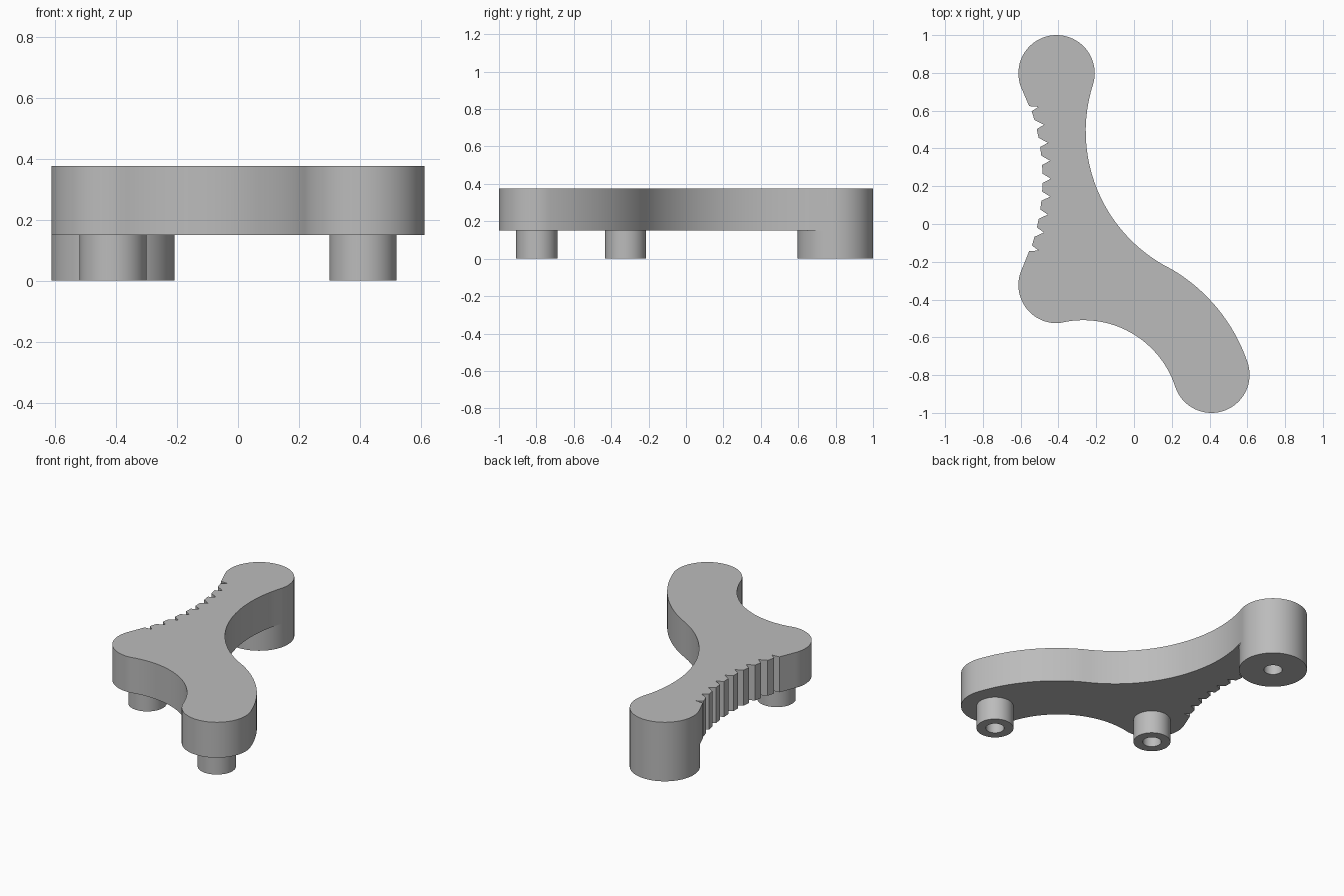
import bpy, bmesh
from math import radians, sin, cos, atan2, tau, hypot
from mathutils import Vector

old = bpy.data.objects.get("Cube")
if old:
    bpy.data.objects.remove(old, do_unlink=True)

grey = bpy.data.materials.new("plain grey")
grey.use_nodes = True
grey.diffuse_color = (0.5, 0.5, 0.5, 1)
grey.node_tree.nodes["Principled BSDF"].inputs["Base Color"].default_value = grey.diffuse_color

R, HOLE, PEG = 0.202, 0.055, 0.11     # lobe, bore and peg radii
Z_PLATE, Z_TOP = 0.15, 0.375
STEP = 5
BACK, CORNER, FRONT = (-0.41, 0.798), (-0.41, -0.323), (0.41, -0.798)


def circle(c, r, a0=0, a1=360 - STEP):
    """Points on a circle from angle a0 to a1, in fixed steps."""
    return [(c[0] + r * cos(radians(a)), c[1] + r * sin(radians(a)))
            for a in range(a0, a1 + 1, STEP)]


def arc(p, q, s, n=24):
    """Inner points of the arc from p through q to s."""
    (ax, ay), (bx, by), (cx, cy) = p, q, s
    d = 2 * (ax * (by - cy) + bx * (cy - ay) + cx * (ay - by))
    a, b, c = ax * ax + ay * ay, bx * bx + by * by, cx * cx + cy * cy
    ux = (a * (by - cy) + b * (cy - ay) + c * (ay - by)) / d
    uy = (a * (cx - bx) + b * (ax - cx) + c * (bx - ax)) / d
    r = hypot(ax - ux, ay - uy)
    t0, tq, t1 = (atan2(y - uy, x - ux) for x, y in (p, q, s))
    sweep = (t1 - t0) % tau
    if (tq - t0) % tau > sweep:
        sweep -= tau
    return [(ux + r * cos(t0 + sweep * i / n), uy + r * sin(t0 + sweep * i / n))
            for i in range(1, n)]


def teeth():
    """Ratchet-like notches along a shallow bow, from back to front."""
    mid, pitch = 0.24, 0.095
    bow = lambda y: 0.45 * (y - mid) ** 2
    pts = [(-0.555, mid + 4 * pitch + 0.004)]
    for i in range(4, -5, -1):
        y = mid + i * pitch
        pts.append((-0.44 - bow(y), y))
        if i > -4:
            for dy in (0.025, -0.021):
                t = y - pitch / 2 + dy
                pts.append((-0.484 - bow(t), t))
    return pts + [(-0.555, mid - 4 * pitch - 0.004)]


def ring(bm, pts, z):
    return [bm.verts.new((x, y, z)) for x, y in pts]


def wall(bm, low, high, closed=True):
    n = len(low)
    for i in range(n if closed else n - 1):
        j = (i + 1) % n
        bm.faces.new((low[i], low[j], high[j], high[i]))


def tube(bm, c, r, bore, cap):
    """Round foot with a blind bore from z = 0 to the plate underside."""
    outer, inner = circle(c, r), circle(c, bore)
    o0, i0 = ring(bm, outer, 0), ring(bm, inner, 0)
    i1 = ring(bm, inner, Z_PLATE)
    wall(bm, o0, ring(bm, outer, Z_PLATE))
    wall(bm, i0, o0)
    wall(bm, i1, i0)
    if cap:
        bm.faces.new(i1)


def finish(bm, name):
    bmesh.ops.remove_doubles(bm, verts=bm.verts, dist=0.0001)
    bmesh.ops.recalc_face_normals(bm, faces=bm.faces)
    mesh = bpy.data.meshes.new(name)
    bm.to_mesh(mesh)
    bm.free()
    mesh.materials.append(grey)
    ob = bpy.data.objects.new(name, mesh)
    bpy.context.collection.objects.link(ob)
    bpy.ops.object.select_all(action='DESELECT')
    bpy.context.view_layer.objects.active = ob
    ob.select_set(True)
    bpy.ops.object.shade_smooth_by_angle(angle=radians(25))


# Plate outline, anticlockwise from the back lobe
back = circle(BACK, R, -15, 205)
corner = circle(CORNER, R, 155, 275)
front = circle(FRONT, R, 200, 380)
shoulder = (0.2, -0.24)
rest = (teeth() + corner
        + arc(corner[-1], (0, -0.585), front[0]) + front
        + arc(front[-1], (0.41, -0.41), shoulder, 16) + [shoulder]
        + arc(shoulder, (-0.091, 0), back[0]))
outline = back + rest

# Lever plate with the full-width back post
bm = bmesh.new()
top = ring(bm, outline, Z_TOP)
wall(bm, ring(bm, outline, Z_PLATE), top)
bm.faces.new(top)
inner_arc = circle(BACK, R, 205, 345)
bm.faces.new(ring(bm, inner_arc[::-1] + rest[::-1], Z_PLATE))
tube(bm, BACK, R, HOLE, True)
finish(bm, "lever_plate_with_back_post")

# Hollow pegs under the other two lobes
for centre, name in ((CORNER, "corner_peg"), (FRONT, "front_peg")):
    bm = bmesh.new()
    tube(bm, centre, PEG, HOLE, False)
    finish(bm, name)
